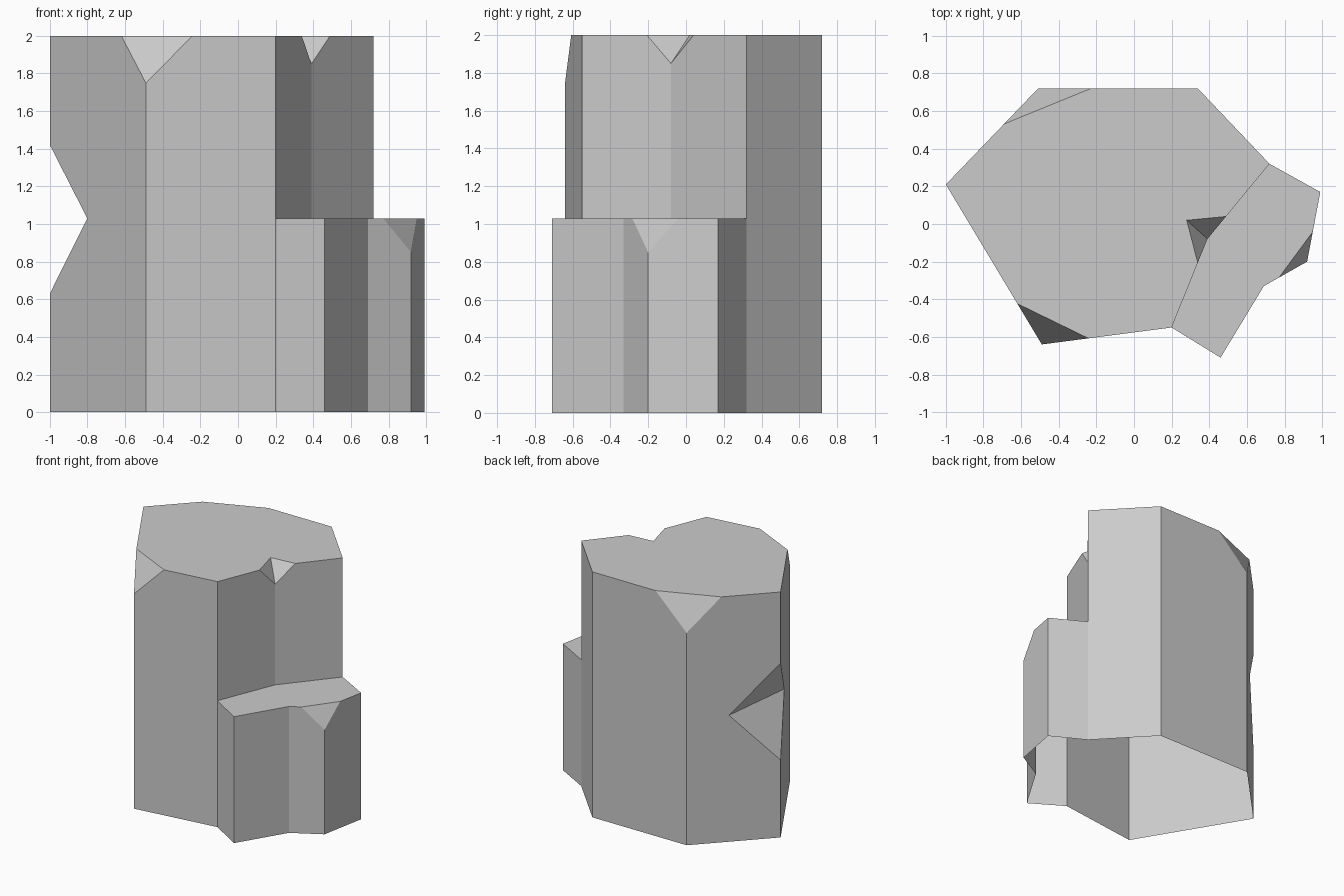
import bpy
import bmesh
from mathutils import Vector

cube = bpy.data.objects.get("Cube")
if cube:
    bpy.data.objects.remove(cube)

TOP, LEDGE = 2.0, 1.03

# Corners of the tall column and of the lower step, counter-clockwise from above
side, front = Vector((-1, 0.21)), Vector((-0.49, -0.64))
joint_front, inner, joint_back = Vector((0.2, -0.55)), Vector((0.39, -0.08)), Vector((0.72, 0.32))
rear_a, rear_b = Vector((0.34, 0.72)), Vector((-0.51, 0.72))
step_tip, step_dent = Vector((0.46, -0.71)), Vector((0.69, -0.33))
step_chip, step_end = Vector((0.92, -0.2)), Vector((0.99, 0.17))

column = [side, front, joint_front, inner, joint_back, rear_a, rear_b]
step = [joint_front, step_tip, step_dent, step_chip, step_end, joint_back]

# Chipped top corners: depth of the chip, share of each neighbouring edge, optional inner point
chips = {
    id(front): (1.75, 0.255, 0.36, None),
    id(rear_b): (1.73, 0.33, 0.37, None),
    id(inner): (1.85, 0.27, 0.30, Vector((0.28, 0.02))),
    id(step_chip): (0.85, 0.65, 0.43, None),
}
# Wedge split out of one upright edge: low end, high end, shares of the two walls
wedge_low, wedge_high, wedge_back, wedge_front = 0.63, 1.42, 0.55, 0.39

bm = bmesh.new()


def face(points):
    bm.faces.new([bm.verts.new(p) for p in points])


def at(p, z):
    return Vector((p.x, p.y, z))


def rise(p, q, going_on, base, top):
    """Points up the edge at corner p, as the wall towards corner q sees it."""
    points = [at(p, base)]
    if p is side:
        share = wedge_front if going_on else wedge_back
        points += [at(p, wedge_low), at(p.lerp(q, share), LEDGE), at(p, wedge_high)]
    if p in (joint_front, joint_back) and base < LEDGE < top:
        points.append(at(p, LEDGE))
    if id(p) in chips:
        depth, back, ahead, _ = chips[id(p)]
        points += [at(p, depth), at(p.lerp(q, ahead if going_on else back), top)]
    else:
        points.append(at(p, top))
    return points


def wall(p, q, base, top):
    face(rise(q, p, False, base, top) + rise(p, q, True, base, top)[::-1])


def cap(outline, top):
    """Flat top with its chipped corners."""
    loop = []
    for i, p in enumerate(outline):
        before, after = outline[i - 1], outline[(i + 1) % len(outline)]
        if id(p) not in chips or (p is inner and top == LEDGE):
            loop.append(at(p, top))
            continue
        depth, back, ahead, pit = chips[id(p)]
        a, b, low = at(p.lerp(before, back), top), at(p.lerp(after, ahead), top), at(p, depth)
        if pit:
            pit = at(pit, top)
            loop += [a, pit, b]
            face([low, b, pit])
            face([low, pit, a])
        else:
            loop += [a, b]
            face([low, b, a])
    face(loop)


# Column walls; the two facing the step start at the ledge
for p, q in zip(column, column[1:] + column[:1]):
    wall(p, q, LEDGE if inner in (p, q) else 0, TOP)
cap(column, TOP)

# Step walls and ledge
for p, q in zip(step, step[1:]):
    wall(p, q, 0, LEDGE)
cap(step + [inner], LEDGE)

# Two faces of the wedge split
n_back, n_front = at(side.lerp(rear_b, wedge_back), LEDGE), at(side.lerp(front, wedge_front), LEDGE)
face([at(side, wedge_low), n_front, n_back])
face([at(side, wedge_high), n_back, n_front])

bmesh.ops.remove_doubles(bm, verts=bm.verts[:], dist=0.0005)
mesh = bpy.data.meshes.new("rock_pillar")
bm.to_mesh(mesh)
bm.free()

# Stone colour
stone = bpy.data.materials.new("stone_grey")
stone.use_nodes = True
grey = (0.6, 0.6, 0.6, 1)
stone.diffuse_color = grey
stone.node_tree.nodes["Principled BSDF"].inputs["Base Color"].default_value = grey
mesh.materials.append(stone)

rock = bpy.data.objects.new("rock_pillar", mesh)
bpy.context.scene.collection.objects.link(rock)
